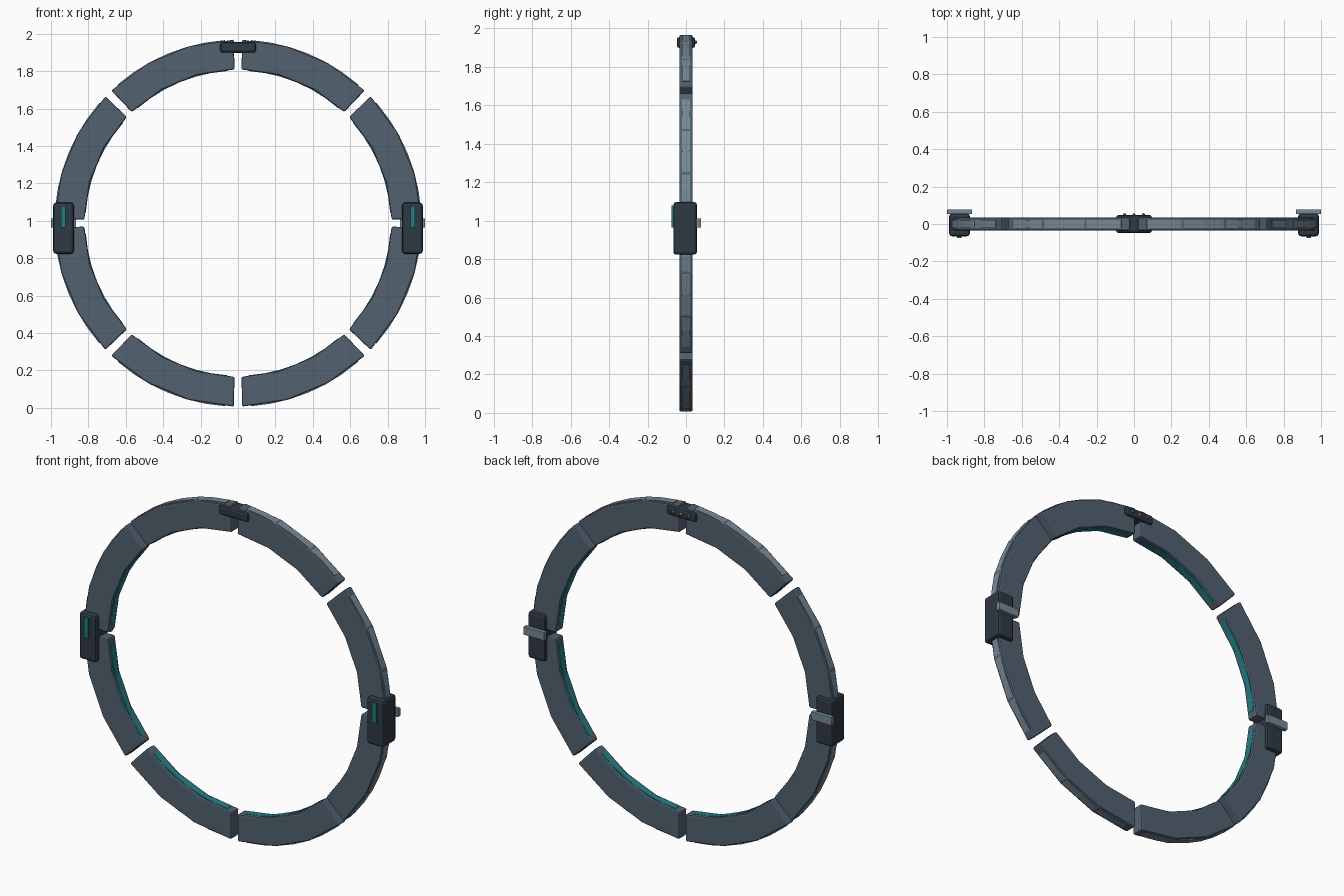
import bpy, bmesh, math
from mathutils import Vector

if "Cube" in bpy.data.objects:
    bpy.data.objects.remove(bpy.data.objects["Cube"])

CZ = 0.987  # ring centre height


def material(name, rgb):
    m = bpy.data.materials.new(name)
    m.diffuse_color = (*rgb, 1)
    m.use_nodes = True
    m.node_tree.nodes["Principled BSDF"].inputs["Base Color"].default_value = m.diffuse_color
    return m


SLATE = material("slate", (0.085, 0.12, 0.16))
DARK = material("dark", (0.028, 0.04, 0.055))
SILVER = material("silver", (0.18, 0.25, 0.30))
TEAL = material("teal", (0.012, 0.22, 0.24))
ORANGE = material("orange", (0.6, 0.15, 0.03))


def finish(name, bm, mat, bevel, segments):
    bmesh.ops.recalc_face_normals(bm, faces=bm.faces)
    mesh = bpy.data.meshes.new(name)
    bm.to_mesh(mesh)
    bm.free()
    mesh.materials.append(mat)
    ob = bpy.data.objects.new(name, mesh)
    bpy.context.collection.objects.link(ob)
    if bevel:
        mod = ob.modifiers.new("bevel", 'BEVEL')
        mod.width = bevel
        mod.segments = segments
        mod.limit_method = 'ANGLE'
        mod.angle_limit = math.radians(40)
    return ob


def arc_block(name, a0, a1, r0, r1, half_y, steps, mat, bevel=0):
    """Block swept along an arc in the XZ plane (degrees)."""
    bm = bmesh.new()
    rings = []
    for i in range(steps + 1):
        a = math.radians(a0 + (a1 - a0) * i / steps)
        rings.append([bm.verts.new((r * math.cos(a), y, CZ + r * math.sin(a)))
                      for r, y in ((r0, -half_y), (r1, -half_y), (r1, half_y), (r0, half_y))])
    for p, q in zip(rings, rings[1:]):
        for k in range(4):
            bm.faces.new((p[k], p[(k + 1) % 4], q[(k + 1) % 4], q[k]))
    bm.faces.new(rings[0])
    bm.faces.new(rings[-1])
    return finish(name, bm, mat, bevel, 2)


def box(name, lo, hi, mat, bevel=0, segments=2):
    lo, hi = Vector(lo), Vector(hi)
    bm = bmesh.new()
    bmesh.ops.create_cube(bm, size=1)
    for v in bm.verts:
        v.co = (lo + hi) / 2 + v.co * (hi - lo)
    return finish(name, bm, mat, bevel, segments)


# Eight ring segments with outer plates and inner glow strips
for i in range(8):
    a = i * 45
    arc_block(f"ring_segment_{i}", a + 1.3, a + 43.7, 0.822, 0.981, 0.035, 3, SLATE, 0.008)
    arc_block(f"outer_plate_{i}", a + 4, a + 41, 0.95, 0.981, 0.022, 6, SILVER)
    arc_block(f"inner_glow_{i}", a + 4, a + 41, 0.8155, 0.84, 0.018, 6, TEAL)

# Side clamps with front light and rear bar
for s, side in ((-1, "left"), (1, "right")):
    def sided(name, x0, x1, y, z, mat, bevel=0):
        x = sorted((s * x0, s * x1))
        box(f"{side}_{name}", (x[0], y[0], z[0]), (x[1], y[1], z[1]), mat, bevel)
    sided("clamp", 0.878, 0.988, (-0.066, 0.057), (0.823, 1.097), DARK, 0.015)
    sided("clamp_light", 0.921, 0.947, (-0.075, -0.06), (0.963, 1.08), TEAL)
    sided("rear_bar", 0.865, 1.0, (0.053, 0.078), (0.963, 1.012), SILVER, 0.003)

# Top sensor housing with three rear indicator lights
box("top_housing", (-0.096, -0.048, 1.898), (0.096, 0.048, 1.955), DARK, 0.014)
for k, mat in ((-1, TEAL), (0, ORANGE), (1, TEAL)):
    bm = bmesh.new()
    bmesh.ops.create_uvsphere(bm, u_segments=10, v_segments=6, radius=0.009)
    for v in bm.verts:
        v.co += Vector((k * 0.05, 0.049, 1.928))
    finish(f"indicator_light_{k + 2}", bm, mat, 0, 1)
